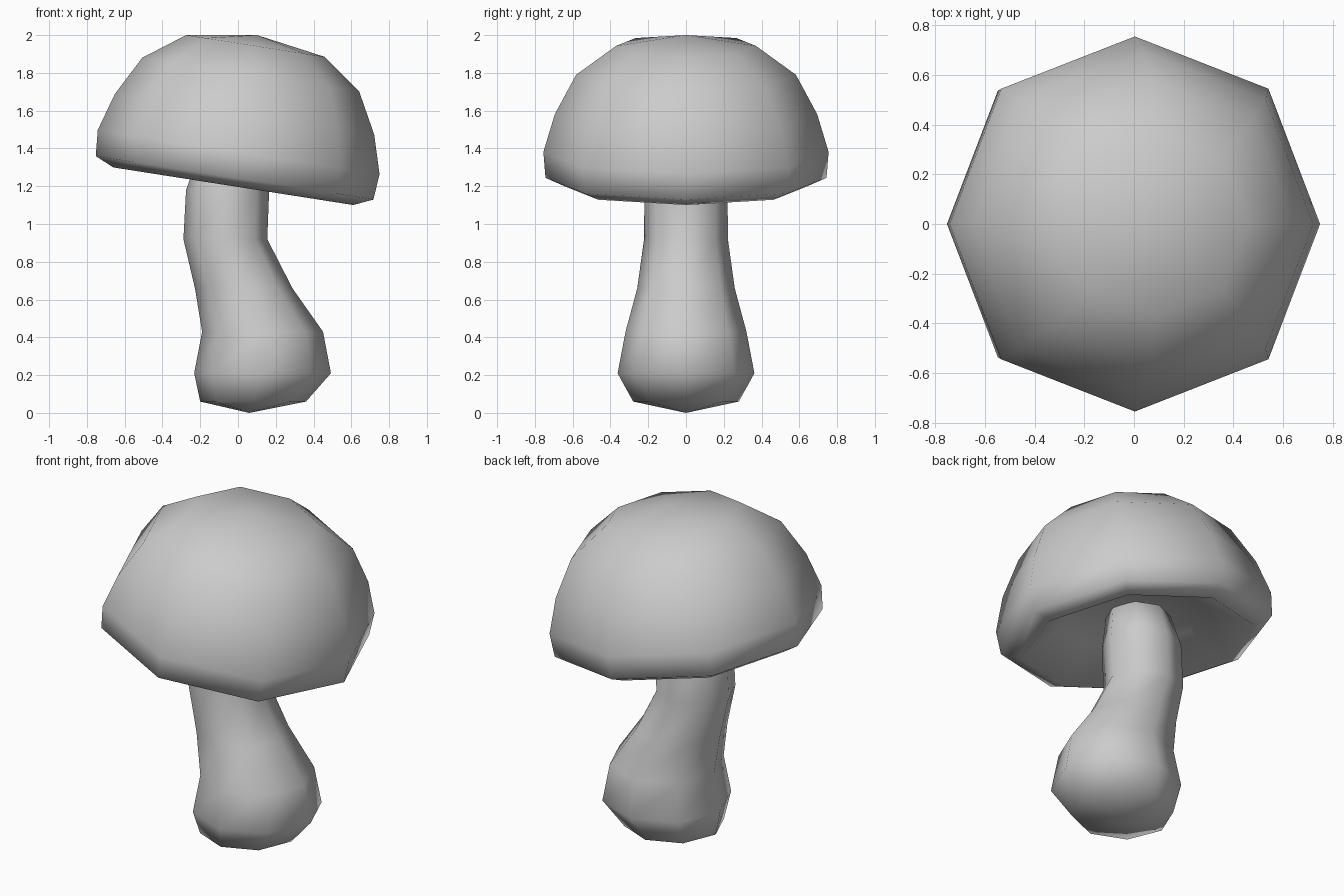
import bpy, bmesh, math
from mathutils import Matrix, Vector

cube = bpy.data.objects.get("Cube")
if cube:
    bpy.data.objects.remove(cube, do_unlink=True)

grey = bpy.data.materials.new("soft grey")
grey.use_nodes = True
colour = (0.6, 0.6, 0.6, 1)
grey.diffuse_color = colour
grey.node_tree.nodes["Principled BSDF"].inputs["Base Color"].default_value = colour

SIDES = 8


def lathe(name, start, rings, end, diagonal=1.0, matrix=Matrix()):
    """Skin eight-sided rings (centre x, z, radius) and close both ends with a point."""
    bm = bmesh.new()
    loops = []
    for cx, z, r in rings:
        loop = []
        for i in range(SIDES):
            a = math.tau * i / SIDES
            rad = r * (diagonal if i % 2 else 1)
            loop.append(bm.verts.new((cx + rad * math.cos(a), rad * math.sin(a), z)))
        loops.append(loop)
    first = bm.verts.new((start[0], 0, start[1]))
    last = bm.verts.new((end[0], 0, end[1]))
    for i in range(SIDES):
        j = (i + 1) % SIDES
        bm.faces.new((first, loops[0][j], loops[0][i]))
        bm.faces.new((last, loops[-1][i], loops[-1][j]))
        for low, high in zip(loops, loops[1:]):
            bm.faces.new((low[i], low[j], high[j], high[i]))
    bm.transform(matrix)
    bmesh.ops.recalc_face_normals(bm, faces=bm.faces)
    for face in bm.faces:
        face.smooth = True
    mesh = bpy.data.meshes.new(name)
    bm.to_mesh(mesh)
    bm.free()
    mesh.materials.append(grey)
    obj = bpy.data.objects.new(name, mesh)
    bpy.context.collection.objects.link(obj)
    return obj


# Bent stem with a bulbous foot, running up into the cap
lathe("stem", (0.06, 0),
      [(0.08, 0.06, 0.28), (0.13, 0.21, 0.362), (0.13, 0.43, 0.32),
       (0.03, 0.66, 0.258), (-0.067, 0.92, 0.222), (-0.055, 1.18, 0.22),
       (-0.03, 1.36, 0.18)],
      (-0.02, 1.4))

# Tilted cap: hollow underside, rounded rim, domed top
tilt = Matrix.Translation((-0.025, 0, 1.2)) @ Matrix.Rotation(math.radians(8.9), 4, 'Y')
lathe("cap", (0, 0.2),
      [(0, 0.15, 0.4), (0, 0, 0.643), (0, 0.045, 0.744), (0, 0.183, 0.755),
       (0, 0.385, 0.695), (0, 0.597, 0.582), (0, 0.752, 0.37)],
      (0, 0.81), diagonal=1.02, matrix=tilt)
